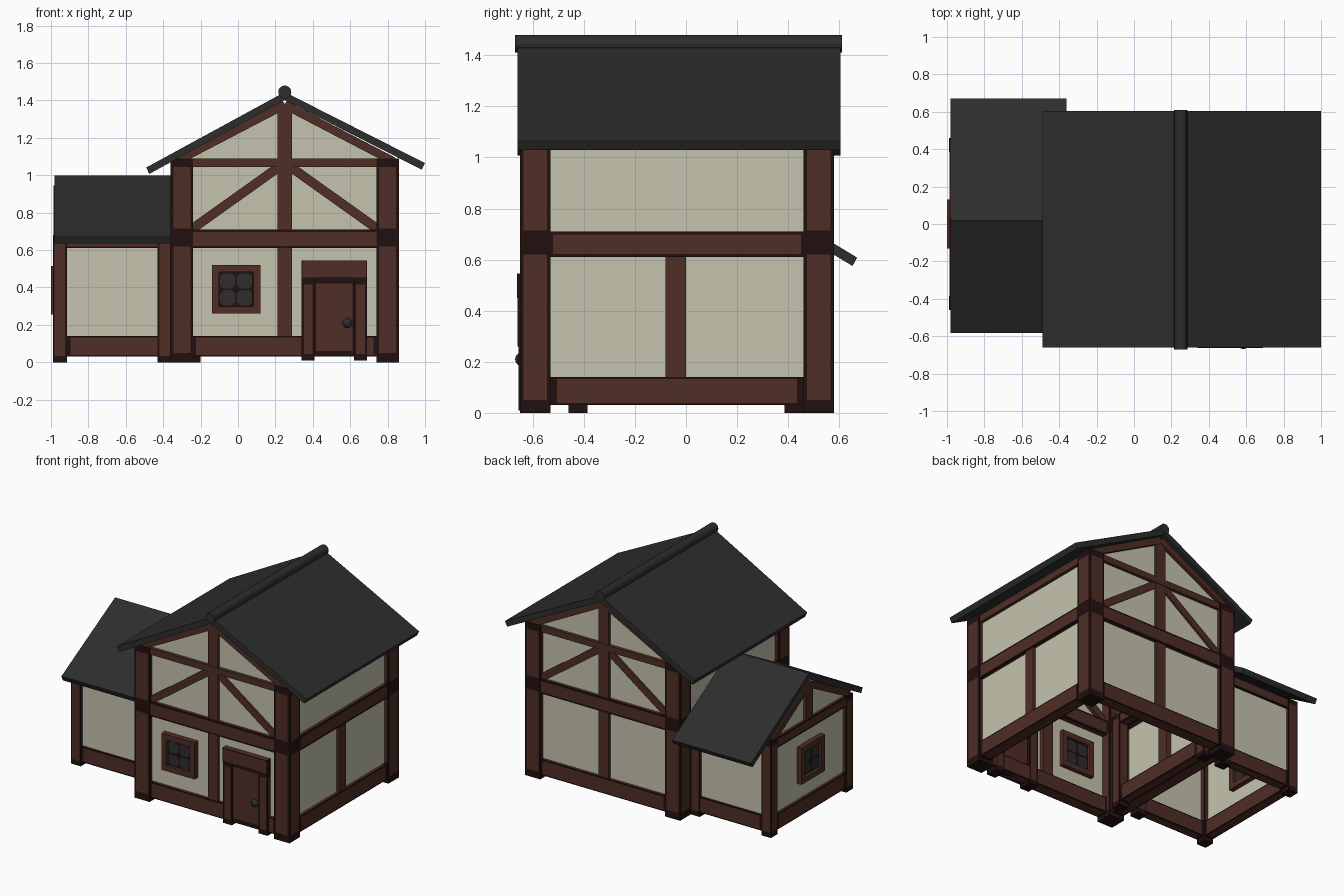
import bpy, bmesh, math
from mathutils import Vector

if "Cube" in bpy.data.objects:
    bpy.data.objects.remove(bpy.data.objects["Cube"])


def mat(name, col):
    m = bpy.data.materials.new(name)
    m.diffuse_color = (*col, 1)
    m.use_nodes = True
    m.node_tree.nodes["Principled BSDF"].inputs["Base Color"].default_value = m.diffuse_color
    return m


CREAM = mat("cream_plaster", (0.56, 0.55, 0.42))
BROWN = mat("brown_timber", (0.080, 0.027, 0.019))
DARK = mat("dark_timber_edge", (0.016, 0.005, 0.005))
SLATE = mat("dark_slate", (0.026, 0.026, 0.026))


def finish(name, bm, *mats):
    bmesh.ops.recalc_face_normals(bm, faces=bm.faces)
    me = bpy.data.meshes.new(name)
    bm.to_mesh(me)
    bm.free()
    for m in mats:
        me.materials.append(m)
    ob = bpy.data.objects.new(name, me)
    bpy.context.collection.objects.link(ob)
    return ob


def prism(name, pts, axis, a, b, m):
    """Extrude a profile: axis 'y' takes (x, z) points, axis 'x' takes (y, z) points."""
    bm = bmesh.new()
    put = (lambda p, d: (p[0], d, p[1])) if axis == 'y' else (lambda p, d: (d, p[0], p[1]))
    lo = [bm.verts.new(put(p, a)) for p in pts]
    hi = [bm.verts.new(put(p, b)) for p in pts]
    n = len(pts)
    bm.faces.new(lo)
    bm.faces.new(hi)
    for i in range(n):
        bm.faces.new((lo[i], lo[(i + 1) % n], hi[(i + 1) % n], hi[i]))
    return finish(name, bm, m)


def box(name, x, y, z, m=BROWN, rim=0, end=0.035):
    """Box from ranges; with a rim the long faces are brown panels edged in dark timber."""
    bm = bmesh.new()
    bmesh.ops.create_cube(bm, size=1)
    lo, hi = Vector((x[0], y[0], z[0])), Vector((x[1], y[1], z[1]))
    c, s = (lo + hi) / 2, hi - lo
    for v in bm.verts:
        v.co = Vector(v.co[i] * s[i] for i in range(3)) + c
    if not rim:
        return finish(name, bm, m)
    k = max(range(3), key=lambda i: s[i])
    bm.normal_update()
    long_faces = [f for f in bm.faces if abs(f.normal[k]) < 0.5]
    bmesh.ops.inset_individual(bm, faces=long_faces, thickness=rim, use_even_offset=True)
    for f in long_faces:
        f.material_index = 1
        for v in f.verts:
            v.co[k] = c[k] + math.copysign(s[k] / 2 - end, v.co[k] - c[k])
    return finish(name, bm, DARK, m)


def strut(name, p, q, w, axis, a, b):
    """Sloping timber of width w between two points in a wall plane."""
    p, q = Vector(p), Vector(q)
    d = (q - p).normalized()
    n = Vector((-d.y, d.x)) * w / 2
    return prism(name, [p - n, q - n, q + n, p + n], axis, a, b, BROWN)


def window(name, u, z, axis, a, b):
    """Square framed window with four rounded panes, going through the wall."""
    def rect(n, u0, u1, z0, z1, d, m):
        prism(name + n, [(u0, z0), (u1, z0), (u1, z1), (u0, z1)], axis, a + d, b - d, m)
    o, i = 0.13, 0.092
    rect("_sill", u - o, u + o, z - o, z - i, 0, BROWN)
    rect("_head", u - o, u + o, z + i, z + o, 0, BROWN)
    rect("_left", u - o, u - i, z - i, z + i, 0, BROWN)
    rect("_right", u + i, u + o, z - i, z + i, 0, BROWN)
    rect("_back", u - i, u + i, z - i, z + i, 0.02, DARK)
    r, k = 0.041, 0.022
    octo = [(-r, -k), (-k, -r), (k, -r), (r, -k), (r, k), (k, r), (-k, r), (-r, k)]
    for su in (-1, 1):
        for sz in (-1, 1):
            pts = [(u + su * 0.045 + p, z + sz * 0.045 + q) for p, q in octo]
            prism(name + "_pane", pts, axis, a + 0.015, b - 0.015, SLATE)


# ---- main house: plaster walls ----
gable = [(-0.33, 0.06), (0.83, 0.06), (0.83, 1.09), (0.25, 1.39), (-0.33, 1.09)]
for n, y in (("front", -0.62), ("back", 0.53)):
    prism(n + "_gable_wall", gable, 'y', y, y + 0.02, CREAM)
for n, x in (("left", -0.33), ("right", 0.81)):
    box(n + "_side_wall", (x, x + 0.02), (-0.61, 0.54), (0.06, 1.07), CREAM)

# ---- main house: corner posts in two storeys ----
for x in (-0.36, 0.74):
    for y in (-0.65, 0.46):
        box("corner_post_lower", (x, x + 0.12), (y, y + 0.12), (0, 0.67), rim=0.014, end=0.05)
        box("corner_post_upper", (x, x + 0.12), (y, y + 0.12), (0.67, 1.09), rim=0.014, end=0.045)

# ---- main house: gable end timbers ----
for n, a, b in (("front", -0.643, -0.56), ("back", 0.49, 0.573)):
    box(n + "_sill_beam", (-0.26, 0.76), (a, b), (0.03, 0.14), rim=0.008)
    box(n + "_floor_beam", (-0.27, 0.77), (a - 0.003, b + 0.003), (0.61, 0.71), rim=0.012, end=0.03)
    box(n + "_tie_beam", (-0.30, 0.80), (a, b), (1.045, 1.09))
    box(n + "_king_post", (0.21, 0.29), (a + 0.004, b - 0.004), (0.12, 1.38))
    for s in (-1, 1):
        strut(n + "_brace", (0.25 + s * 0.50, 0.71), (0.25 + s * 0.03, 1.045), 0.05, 'y', a + 0.01, b - 0.01)
        strut(n + "_rafter", (0.25 + s * 0.58, 1.075), (0.25, 1.377), 0.045, 'y', a, b)

# ---- main house: side timbers ----
for n, a, b in (("left", -0.353, -0.27), ("right", 0.77, 0.853)):
    box(n + "_sill_beam", (a, b), (-0.54, 0.47), (0.03, 0.14), rim=0.008)
    box(n + "_floor_beam", (a - 0.003, b + 0.003), (-0.55, 0.48), (0.61, 0.71), rim=0.012, end=0.03)
    box(n + "_eave_beam", (a, b), (-0.54, 0.47), (1.03, 1.08))
    box(n + "_middle_post", (a + 0.004, b - 0.004), (-0.08, 0.0), (0.12, 0.62))

# ---- main roof with round ridge ----
prism("main_roof", [(0.25, 1.445), (1.0, 1.065), (0.982, 1.03), (0.25, 1.402),
                    (-0.475, 1.007), (-0.49, 1.042)], 'y', -0.66, 0.605, SLATE)
ring = [(0.25 + 0.035 * math.cos(t * math.pi / 8), 1.445 + 0.035 * math.sin(t * math.pi / 8)) for t in range(16)]
prism("ridge_pole", ring, 'y', -0.67, 0.61, SLATE)

# ---- front door and window ----
box("door_lintel", (0.34, 0.69), (-0.662, -0.55), (0.45, 0.545), rim=0.004, end=0.004)
for x in (0.34, 0.62):
    box("door_jamb", (x, x + 0.07), (-0.655, -0.56), (0.01, 0.452), rim=0.012)
box("door_panel", (0.405, 0.625), (-0.645, -0.575), (0.03, 0.452), rim=0.012, end=0.03)
bm = bmesh.new()
bmesh.ops.create_uvsphere(bm, u_segments=12, v_segments=8, radius=0.027)
bmesh.ops.translate(bm, verts=bm.verts, vec=(0.585, -0.642, 0.21))
finish("door_knob", bm, SLATE)
window("front_window", -0.01, 0.39, 'y', -0.66, -0.57)

# ---- side wing: walls ----
for n, y in (("front", -0.44), ("back", 0.42)):
    box("wing_%s_wall" % n, (-0.965, -0.25), (y, y + 0.02), (0.06, 0.66), CREAM)
prism("wing_end_wall", [(-0.43, 0.06), (0.43, 0.06), (0.43, 0.68), (0.02, 0.94), (-0.43, 0.68)],
      'x', -0.965, -0.945, CREAM)

# ---- side wing: posts and long beams ----
for n, y in (("front", -0.46), ("back", 0.385)):
    for x in (-0.99, -0.43, -0.275):
        box("wing_%s_post" % n, (x, x + 0.075), (y, y + 0.075), (0, 0.68), rim=0.009)
    box("wing_%s_sill" % n, (-0.93, -0.24), (y + 0.005, y + 0.07), (0.03, 0.14), rim=0.008)
    box("wing_%s_eave_beam" % n, (-0.95, -0.24), (y + 0.005, y + 0.07), (0.61, 0.68), rim=0.01)

# ---- side wing: outer gable, and inner gable hidden in the house ----
for n, a, b in (("outer", -0.987, -0.92), ("inner", -0.27, -0.205)):
    box("wing_%s_sill" % n, (a, b), (-0.40, 0.40), (0.03, 0.14), rim=0.008)
    box("wing_%s_tie" % n, (a, b), (-0.42, 0.42), (0.61, 0.68), rim=0.01)
    box("wing_%s_king_post" % n, (a + 0.003, b - 0.003), (-0.02, 0.06), (0.66, 0.93))
    strut("wing_%s_rafter" % n, (-0.43, 0.685), (0.02, 0.925), 0.045, 'x', a, b)
    strut("wing_%s_rafter" % n, (0.43, 0.675), (0.02, 0.925), 0.045, 'x', a, b)
window("wing_window", 0.0, 0.385, 'x', -1.0, -0.91)

# ---- side wing roof ----
prism("wing_roof", [(0.02, 1.0), (0.67, 0.608), (0.652, 0.575), (0.02, 0.955),
                    (-0.567, 0.635), (-0.583, 0.67)], 'x', -0.98, -0.36, SLATE)
